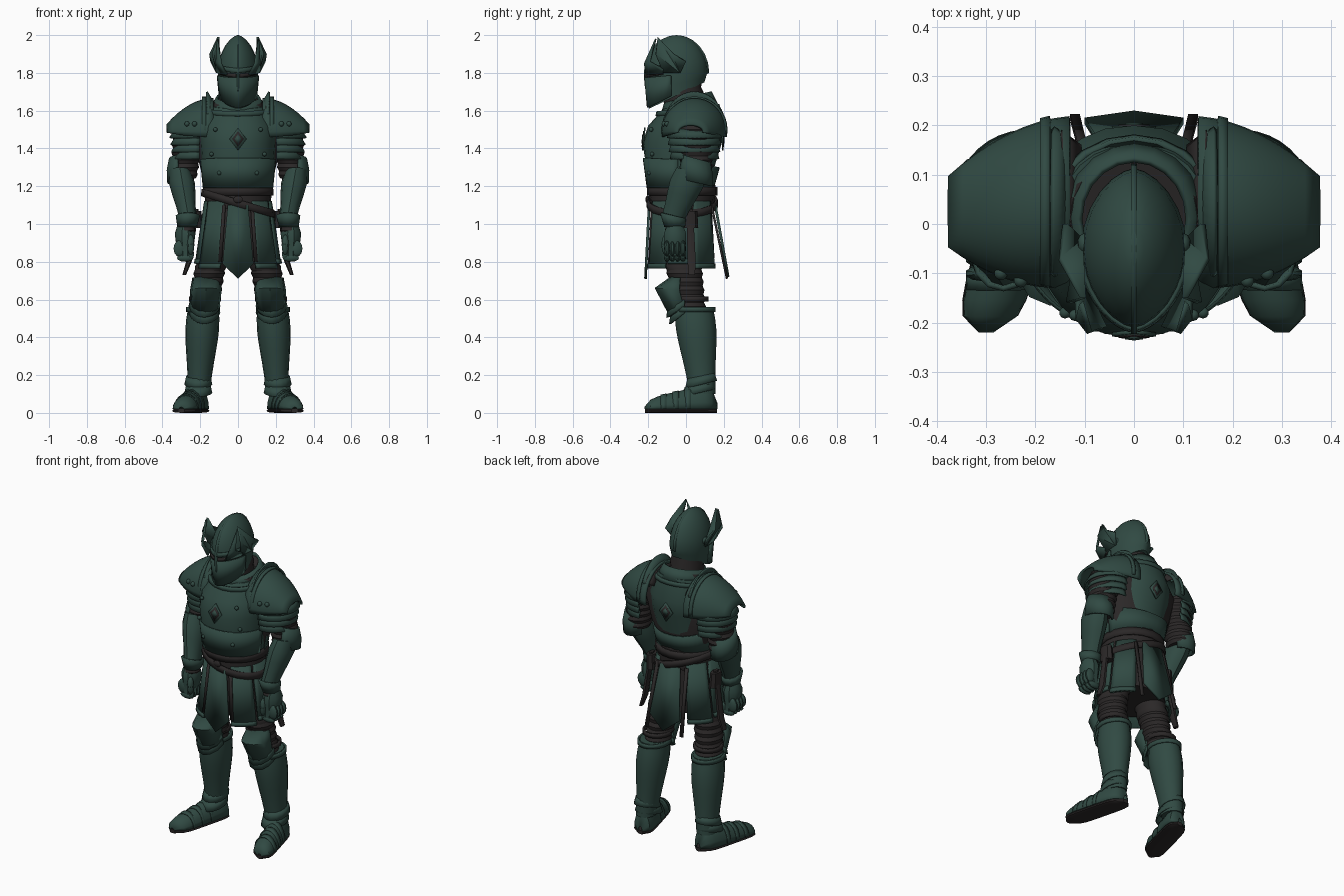
import bpy, bmesh, math
from mathutils import Vector

if "Cube" in bpy.data.objects:
    bpy.data.objects.remove(bpy.data.objects["Cube"])


def material(name, rgb):
    mat = bpy.data.materials.new(name)
    mat.use_nodes = True
    mat.diffuse_color = (*rgb, 1)
    shader = mat.node_tree.nodes["Principled BSDF"]
    shader.inputs["Base Color"].default_value = (*rgb, 1)
    shader.inputs["Roughness"].default_value = .7
    return mat


GREEN = material("dark green steel", (.03, .068, .056))
DARK = material("charcoal cloth", (.024, .021, .021))


def finish(name, bm, mat, thick=0, mirror=False):
    bmesh.ops.recalc_face_normals(bm, faces=bm.faces)
    mesh = bpy.data.meshes.new(name)
    bm.to_mesh(mesh)
    bm.free()
    mesh.materials.append(mat)
    part = bpy.data.objects.new(name, mesh)
    bpy.context.scene.collection.objects.link(part)
    if thick:
        solid = part.modifiers.new("thickness", "SOLIDIFY")
        solid.thickness, solid.offset = thick, 0
    if mirror:
        part.modifiers.new("mirror", "MIRROR")


def loft(name, rings, mat, arc=None, axis="z", sides=20, thick=0, mirror=False, power=1, shear=0):
    """Skin rings of (x, y, z, radius, radius[, tilt]); an arc in degrees makes an open shell."""
    bm = bmesh.new()
    start, end = arc or (0, 360)
    count = sides + 1 if arc else sides
    rows = []
    for x, y, z, wide, deep, *rest in rings:
        tilt = rest[0] if rest else 0
        row = []
        for i in range(count):
            angle = math.radians(start + (end - start) * i / sides)
            c, s = math.cos(angle), math.sin(angle)
            c = math.copysign(abs(c) ** power, c)
            offset = {"x": (tilt * s, wide * c, deep * s),
                      "y": (wide * c, tilt * s, deep * s),
                      "z": (wide * c, deep * s, tilt * s)}[axis]
            point = Vector((x, y, z)) + Vector(offset)
            point.z += shear * point.x
            row.append(bm.verts.new(point))
        rows.append(row)
    for low, high in zip(rows, rows[1:]):
        for i in range(sides):
            j = (i + 1) % count
            bm.faces.new((low[i], low[j], high[j], high[i]))
    if not arc and not thick:
        bm.faces.new(rows[0])
        bm.faces.new(rows[-1])
    finish(name, bm, mat, thick, mirror)


def between(first, last, steps, swell=0, ridge=0):
    """Blend two rings, swelling towards the last one, with optional quilted ridges."""
    rings = []
    for i in range(steps + 1):
        t = i / steps
        ring = [a + (b - a) * t for a, b in zip(first, last)]
        extra = swell * math.sin(math.pi * t * t) + ridge * (i % 2)
        ring[3] += extra
        ring[4] += extra
        rings.append(ring)
    return rings


def plate(name, outline, place, mat, thick=.012, mirror=False):
    """Flat outline placed in space by a function of its two coordinates."""
    bm = bmesh.new()
    face = bm.faces.new([bm.verts.new(place(u, v)) for u, v in outline])
    bmesh.ops.triangulate(bm, faces=[face])
    finish(name, bm, mat, thick, mirror)


def ball(name, at, size, mat=GREEN, mirror=True):
    bm = bmesh.new()
    bmesh.ops.create_uvsphere(bm, u_segments=10, v_segments=6, radius=1)
    for v in bm.verts:
        v.co = Vector(a * b for a, b in zip(v.co, size)) + Vector(at)
    finish(name, bm, mat, mirror=mirror)


def helm_ring(z, grow=0, lean=0):
    """Ellipsoid crown above the brow, tapering and tilting down to the chin below it."""
    drop = max(0, (1.8 - z) / .12)
    scale = 1 - .1 * drop if drop else math.sqrt(1 - ((z - 1.8) / .2) ** 2)
    return (0, -.05, z, .107 * scale ** 1.25 + grow, .163 * scale + grow, .07 * drop + lean)


def skirt_ring(z, grow=0):
    drop = 1.12 - z
    return (0, -.02, z, .17 + .16 * drop + grow, .165 + .08 * drop + grow)


def hang(y, slope):
    """Place a hanging strip that swings out as it falls from the belt."""
    return lambda u, z: (u, y + slope * (1.1 - z), z)


# Helmet
loft("helmet", [helm_ring(1.68 + .319 * math.sin(i * math.pi / 16)) for i in range(9)],
     GREEN, sides=24, power=1.25)
for name, low, high, lean, arc, mat in (("visor", 1.69, 1.79, .01, (190, 350), GREEN),
                                        ("visor_brow", 1.83, 1.855, .03, (190, 350), GREEN),
                                        ("right_eye_slit", 1.805, 1.825, .03, (205, 262), DARK),
                                        ("left_eye_slit", 1.805, 1.825, .03, (278, 335), DARK)):
    grow = .005 if mat == GREEN else .004
    loft(name, [helm_ring(low, grow, lean), helm_ring(high, grow, lean)], mat, arc, sides=16,
         thick=.008, power=1.25)
crown = [math.radians(step) for step in range(0, 181, 15)]
plate("helmet_crest", [(-.2, 1.62), (-.22, 1.74)] + [(-.05 - .173 * math.cos(a), 1.8 + .2 * math.sin(a)) for a in crown],
      lambda y, z: (0, y, z), GREEN)


def wing_place(y, z):
    """Follow the side of the helmet, flaring outward at mid height."""
    hug = .105 * math.sqrt(1 - ((y + .05) / .2) ** 2)
    return (hug + .045 - 4 * (z - 1.9) ** 2, y, z)


plate("helmet_wing", [(-.15, 1.99), (-.16, 1.9), (-.12, 1.8), (-.03, 1.8), (0, 1.86), (-.07, 1.9)],
      wing_place, GREEN, mirror=True)
plate("helmet_horn", [(-.12, 1.8), (-.21, 1.79), (-.22, 1.85), (-.16, 1.98), (-.19, 1.86), (-.12, 1.82)],
      wing_place, GREEN, mirror=True)
ball("visor_pivot", (.1, -.04, 1.83), (.015, .022, .022))

# Neck and collar
loft("neck", between((0, 0, 1.56, .1, .11), (0, -.02, 1.78, .08, .09), steps=8, ridge=.008), DARK)
loft("collar", [(0, .02, 1.61, .145, .145, .02), (0, .01, 1.67, .11, .12, .03)], GREEN, thick=.012)
loft("collar_lining", [(0, .02, 1.58, .17, .15, .02), (0, .01, 1.65, .13, .13, .03)], DARK)

# Torso
loft("arming_coat", [(0, 0, 1.15, .16, .14), (0, .02, 1.3, .2, .13), (0, .03, 1.5, .25, .14),
                     (0, .03, 1.62, .17, .12)], DARK)
loft("cuirass", [(0, -.03, 1.2, .18, .17), (0, -.03, 1.3, .19, .18), (0, -.02, 1.43, .2, .21),
                 (0, 0, 1.52, .2, .2), (0, .02, 1.63, .15, .14, .02)], GREEN, sides=24, power=.9)
for name, arc, edge in (("belly_plate", (185, 355), -.01), ("back_plate", (10, 170), -.04)):
    loft(name, [(0, -.03, 1.19, .183, .174), (0, -.025, 1.34, .198, .2, edge)], GREEN, arc, thick=.008, power=.9)
loft("neck_rim", [(0, .01, 1.59, .175, .165, .02), (0, .01, 1.615, .165, .16, .02)], GREEN, thick=.014)


def diamond(name, y, slope):
    for layer, mat in enumerate((GREEN, DARK, GREEN)):
        size = 1 - .3 * layer
        out = math.copysign(.003 * layer, y)
        plate(name, [(-.045, 0), (0, .06), (.045, 0), (0, -.06)],
              lambda u, v: (u * size, y + out + slope * v * size, 1.45 + v * size), mat, .008)


diamond("chest_diamond", -.224, .1)
diamond("back_diamond", .195, 0)
for at in ((.14, -.18, 1.37), (.12, -.185, 1.5), (.1, -.195, 1.27)):
    ball("chest_rivet", at, (.012, .012, .012))

# Shoulders: arches shrinking outward
arches = []
for i in range(9):
    t = i / 8
    arches.append((.13 + .243 * t, .045 - .02 * t, 1.49, .167 * (1 - .6 * t * t), .17 * (1 - .8 * t * t)))
loft("pauldron", arches, GREEN, (-10, 190), "x", thick=.014, mirror=True)
for name, arc, inner, outer, low, high, mat in (
        ("pauldron_band", (-8, 188), .17, .19, .17, .17, GREEN),
        ("neck_guard", (25, 155), .13, .165, .14, .2, GREEN),
        ("shoulder_strap", (30, 150), .11, .15, .13, .165, DARK)):
    loft(name, [(inner, .045, 1.5, low, low), (outer, .045, 1.5, .165, high)], mat, arc, "x",
         thick=.01, mirror=True)
for i in range(4):
    z, r = 1.5 - .037 * i, .13 - .005 * i
    loft("shoulder_lame", [(.212, .045, z, r - .01, r), (.215, .045, z - .045, r + .015, r + .012)],
         GREEN, (-95, 95), thick=.01, mirror=True)
for x, y in ((.23, -.115), (.27, -.1)):
    ball("pauldron_rivet", (x, y, 1.53), (.014, .014, .014))

# Arms
loft("upper_arm", between((.255, .05, 1.52, .08, .09), (.29, .055, 1.24, .065, .075), steps=14, ridge=.008),
     DARK, mirror=True)
loft("elbow_cop", between((.3, .055, 1.345, .06, .07, -.02), (.3, .05, 1.22, .07, .085, -.02), steps=2, swell=.01),
     GREEN, (-75, 150), sides=10, thick=.012, mirror=True)
loft("elbow_wing", [(.32, .05, 1.28, .02, .06), (.36, .05, 1.28, .05, .045), (.375, .05, 1.28, .01, .01)],
     GREEN, axis="x", sides=8, mirror=True)
loft("forearm_guard", between((.265, -.07, 1.03, .046, .056, -.02), (.308, .03, 1.28, .058, .08, -.02),
                              steps=4, swell=.014), GREEN, sides=12, mirror=True)
loft("wrist", between((.268, -.065, 1.05, .04, .045), (.275, -.06, .95, .042, .045), steps=6, ridge=.006),
     DARK, mirror=True)
loft("gauntlet_cuff", [(.265, -.068, 1.045, .06, .064, -.015), (.27, -.06, .985, .046, .05)],
     GREEN, sides=12, thick=.01, mirror=True)
loft("gauntlet_hand", between((.28, -.058, .83, .038, .058), (.28, -.058, .99, .042, .045), steps=4, swell=.014),
     GREEN, sides=10, mirror=True)
for i in range(4):
    y = -.1 + .028 * i
    ball("finger_knuckle", (.308, y, .87), (.035, .016, .045))
    ball("finger_middle", (.28, y, .82), (.045, .016, .02))
    ball("finger_tip", (.25, y, .84), (.018, .014, .035))
ball("thumb", (.25, -.11, .89), (.02, .02, .055))

# Belts
loft("waist_cloth", between(skirt_ring(1.08), skirt_ring(1.22, .015), steps=6, ridge=.006), DARK)
loft("waist_belt", [skirt_ring(1.15, .018), skirt_ring(1.195, .022)], DARK, thick=.012)
loft("slanted_belt", [skirt_ring(1.09, .016), skirt_ring(1.13, .018)], DARK, thick=.012, shear=-.3)
ball("belt_buckle", (0, -.205, 1.13), (.026, .01, .02), DARK, mirror=False)
loft("hip_pouch", [(.215, .02, .98, .03, .045), (.22, .02, 1.07, .026, .04)], DARK, sides=8, mirror=True)
loft("hip_strap", [(.285, .03, .73, .01, .02), (.26, .03, .8, .015, .025), (.22, .02, 1.08, .012, .02)],
     DARK, sides=6, mirror=True)

# Skirt
loft("under_skirt", [skirt_ring(.82, -.018), skirt_ring(1.12, -.01)], DARK, sides=28)
for name, arc, hem in (("front_tasset", (294, 333), .765), ("side_tasset", (337, 376), .79),
                       ("rear_tasset", (20, 60), .765)):
    loft(name, [skirt_ring(hem), skirt_ring(1.12, .004)], GREEN, arc, sides=6, thick=.012, mirror=True)
    loft(name + "_rim", [skirt_ring(hem, .005), skirt_ring(hem + .025, .005)], GREEN, arc, sides=6,
         thick=.012, mirror=True)
for name, width, tip, place in (("front_tabard", .082, .71, hang(-.195, -.05)),
                                ("back_tabard", .1, .72, hang(.155, .18))):
    top, side, hem = 1.1, width * .66, tip + .08
    plate(name, [(-side, top), (side, top), (width, hem), (0, tip), (-width, hem)], place, GREEN, .014)
for name, x, hem, place in (("front_strap", .065, .8, hang(-.18, -.05)), ("back_strap", .09, .71, hang(.135, .21))):
    plate(name, [(x, 1.1), (x + .018, 1.1), (x + .04, hem), (x + .02, hem)], place, DARK, mirror=True)

# Legs: thighs stay inside the skirt, then the knees and greaves
loft("thigh", between((.1, -.02, .95, .07, .1), (.15, -.01, .75, .077, .09), steps=8, ridge=.008),
     DARK, mirror=True)
loft("lower_thigh", between((.15, -.01, .76, .077, .09), (.175, .02, .54, .066, .08), steps=10, ridge=.008),
     DARK, mirror=True)
loft("knee_cop", [(.17, -.03, .715, .066, .05), (.17, -.035, .65, .078, .125, -.01), (.175, -.01, .55, .07, .07, .04)],
     GREEN, (180, 360), sides=6, thick=.012, mirror=True)
for i in range(2):
    z, depth = .57 - .035 * i, .09 - .015 * i
    loft("knee_lame", [(.176, 0, z + .03, .074, depth, .03), (.178, 0, z, .08, depth + .01, .065)],
         GREEN, (185, 355), sides=6, thick=.01, mirror=True)
loft("knee_strap", [(.175, .03, z, .078, .082) for z in (.59, .615)], DARK, thick=.012, mirror=True)
loft("greave", between((.208, .088, .1, .058, .068), (.183, .042, .56, .08, .1), steps=8, swell=.015),
     GREEN, sides=16, mirror=True)
loft("greave_rim", [(.185, .043, z, .086, .107) for z in (.535, .56)], GREEN, thick=.01, mirror=True)

# Feet
for i in range(2):
    z, y = .16 - .045 * i, .08 - .015 * i
    loft("ankle_lame", [(.21, y, z + .035, .06, .07, .015), (.21, y, z - .01, .07, .083 + .006 * i, .02)],
         GREEN, sides=14, thick=.008, mirror=True)
boot, sole = [], []
for i in range(13):
    t = i / 12
    rounding = max(.2, math.sqrt(1 - (2 * t - 1) ** 6))
    x, y, width = .2 + .1 * t, .165 - .383 * t, .063 * rounding
    boot.append((x, y, .02, width, (.14 - .09 * t) * rounding))
    sole.append((x, y, .012, width + .005, .012))
loft("boot", boot, GREEN, (0, 180), "y", sides=10, thick=.006, mirror=True)
loft("sole", sole, DARK, axis="y", sides=12, mirror=True, power=.5)
for x, y, z, width, height in boot[5:10:2]:
    loft("foot_lame", [(x, y + .02, z, width, height + .008), (x, y - .012, z, width + .002, height + .002)],
         GREEN, (0, 180), "y", sides=10, thick=.006, mirror=True)

# Smooth shading with sharp edges kept
bpy.ops.object.select_all(action="DESELECT")
for part in bpy.context.scene.objects:
    if part.type == "MESH":
        part.select_set(True)
        bpy.context.view_layer.objects.active = part
bpy.ops.object.shade_smooth_by_angle(angle=math.radians(35))
